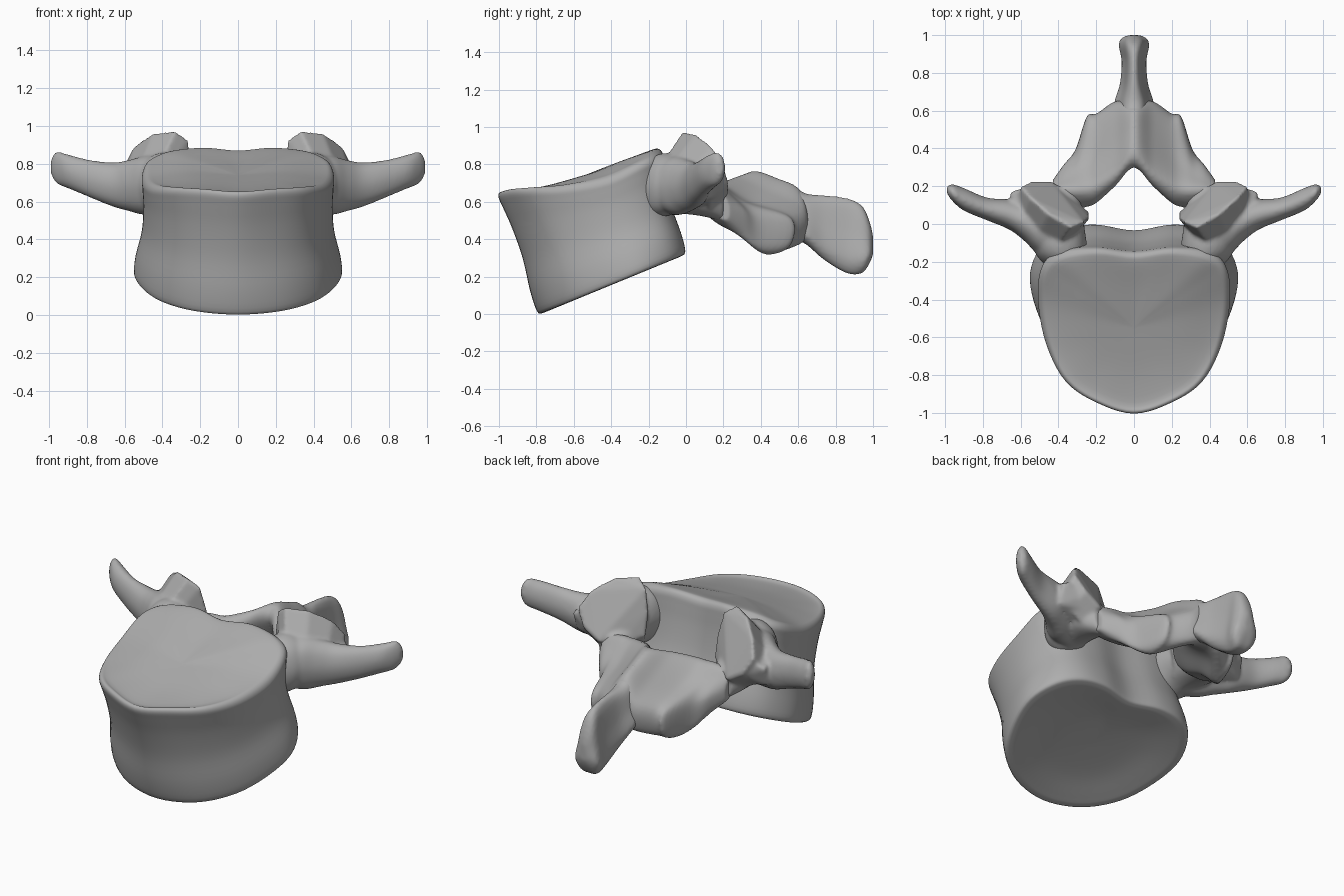
import bpy, bmesh, math
from mathutils import Vector

cube = bpy.data.objects.get("Cube")
if cube:
    bpy.data.objects.remove(cube)

bone = bpy.data.materials.new("bone grey")
bone.use_nodes = True
GREY = (0.42, 0.42, 0.42, 1)
bone.diffuse_color = GREY
bone.node_tree.nodes["Principled BSDF"].inputs["Base Color"].default_value = GREY


def spline(pts, steps, closed):
    """Catmull-Rom curve through the points."""
    n, out = len(pts), []
    for i in range(n if closed else n - 1):
        a, b, c, d = [pts[(i + k) % n] if closed else pts[max(0, min(n - 1, i + k))]
                      for k in (-1, 0, 1, 2)]
        for j in range(steps):
            t = j / steps
            out.append(b + (c - a) * t / 2 + (a - b * 2.5 + c * 2 - d / 2) * t * t
                       + ((b - c) * 3 + d - a) * t ** 3 / 2)
    return out if closed else out + [pts[-1].copy()]


def loft(bm, rings, around=6, along=5):
    """Smooth closed skin over matching rings."""
    rings = [spline(r, around, True) for r in rings]
    columns = [spline(list(c), along, False) for c in zip(*rings)]
    rows = [[bm.verts.new(p) for p in row] for row in zip(*columns)]
    n = len(rows[0])
    for low, high in zip(rows, rows[1:]):
        for i in range(n):
            j = (i + 1) % n
            bm.faces.new((low[i], low[j], high[j], high[i]))
    bm.faces.new(rows[0][::-1])
    bm.faces.new(rows[-1])


def hull(bm, pts):
    part = bmesh.new()
    for p in pts:
        part.verts.new(p)
    bmesh.ops.convex_hull(part, input=part.verts[:])
    loose = [v for v in part.verts if not v.link_faces]
    bmesh.ops.delete(part, geom=loose, context='VERTS')
    new = {v: bm.verts.new(v.co) for v in part.verts}
    for f in part.faces:
        bm.faces.new([new[v] for v in f.verts])
    part.free()


def ellipse(center, u, v, n=8):
    return [Vector(center) + Vector(u) * math.cos(a) + Vector(v) * math.sin(a)
            for a in (math.tau * i / n for i in range(n))]


def finish(bm, name, blend=0):
    """Turn the mesh into an object; blend melts its pieces together."""
    bmesh.ops.recalc_face_normals(bm, faces=bm.faces[:])
    mesh = bpy.data.meshes.new(name)
    bm.to_mesh(mesh)
    bm.free()
    obj = bpy.data.objects.new(name, mesh)
    bpy.context.collection.objects.link(obj)
    mesh.materials.append(bone)
    mesh.polygons.foreach_set("use_smooth", [True] * len(mesh.polygons))
    if blend:
        mod = obj.modifiers.new("merge", 'REMESH')
        mod.mode, mod.voxel_size, mod.use_smooth_shade = 'VOXEL', 0.011, True
        mod = obj.modifiers.new("soften", 'SMOOTH')
        mod.factor, mod.iterations = 0.5, blend


# Vertebral body: two kidney outlines on tilted planes, waisted between
TOP = [(0, -1.01), (.2, -.95), (.36, -.84), (.46, -.65), (.505, -.42),
       (.49, -.24), (.4, -.15), (.2, -.13), (0, -.15)]
BOTTOM = [(0, -.79), (.24, -.74), (.42, -.61), (.52, -.43), (.55, -.25),
          (.48, -.1), (.36, -.02), (.2, 0), (0, -.03)]


def top_z(x, y):
    side, back = abs(x) / .5, max(0, y + .5)
    notch = max(0, 1 - abs(x) / .2) * back * .08
    return .65 + .3 * (y + 1) + .1 * back - .75 * max(0, y + .22) - .11 * side ** 4 - notch


def bottom_z(x, y):
    return .41 * (y + .78)


def plate(half, scale, middle, height, dish):
    full = half + [(-x, y) for x, y in half[-2:0:-1]]
    pts = [(x * scale, middle + (y - middle) * scale) for x, y in full]
    return [Vector((x, y, height(x, y) + dish)) for x, y in pts]


# level, scale, dish depth
LEVELS = [(0, .03, .03), (0, .5, .025), (0, .82, .005), (0, .94, 0), (.03, 1, 0),
          (.2, 1, 0), (.45, .96, 0), (.7, .965, 0), (.88, .99, 0), (.97, 1, 0),
          (1, .96, 0), (1, .86, -.02), (1, .5, -.04), (1, .03, -.045)]
bm = bmesh.new()
loft(bm, [[b.lerp(t, level) for b, t in zip(plate(BOTTOM, s, -.4, bottom_z, d),
                                           plate(TOP, s, -.55, top_z, d))]
          for level, s, d in LEVELS], 5, 4)
finish(bm, "vertebral_body")

# Pedicle, transverse process and upper joint facet on each side
WING = [(.4, -.07, .69, .11, .16), (.5, -.04, .685, .125, .155), (.58, .01, .685, .1, .135),
        (.66, .05, .69, .08, .118), (.78, .08, .72, .06, .1), (.9, .13, .76, .06, .09),
        (.96, .165, .78, .045, .085), (.99, .18, .785, .02, .04)]
PEDICLE = [(.36, -.26, .66, .06, .09), (.385, -.16, .685, .135, .165),
           (.4, -.03, .69, .14, .155), (.4, .1, .63, .12, .11), (.37, .2, .58, .08, .09)]
FACET = [(.265, .01, .93), (.33, -.02, .975), (.45, .05, .965), (.55, .14, .895),
         (.6, .2, .8), (.54, .23, .7), (.44, .23, .64), (.34, .16, .62),
         (.235, .06, .66), (.235, .03, .8)]
KNOB = [(.58, .19, .76), (.66, .17, .74), (.65, .13, .62), (.54, .2, .68),
        (.44, .19, .62), (.45, .05, .56), (.45, -.05, .7), (.62, .04, .78)]
for side, s in (("left", 1), ("right", -1)):
    bm = bmesh.new()
    loft(bm, [ellipse((s * x, y, z), (0, w, 0), (0, 0, h)) for x, y, z, w, h in WING])
    loft(bm, [ellipse((s * x, y, z), (w, 0, 0), (0, 0, h)) for x, y, z, w, h in PEDICLE])
    face = [Vector((s * x, y, z)) for x, y, z in FACET]
    mid = sum(face, Vector()) / len(face)
    back = [mid + (p - mid) * .9 + Vector((s * .05, -.09, -.1)) for p in face]
    hull(bm, face + back)
    hull(bm, [(s * x, y, z) for x, y, z in KNOB])
    finish(bm, side + "_transverse_process", 8)

# Lamina with the lower joint facets: depth/height slices from the middle outwards
SLICES = {
    0: [(.3, .71), (.36, .765), (.48, .73), (.62, .65), (.65, .42), (.56, .4), (.42, .5), (.33, .62)],
    .1: [(.2, .67), (.27, .73), (.42, .665), (.63, .56), (.63, .4), (.55, .37), (.39, .47), (.25, .57)],
    .2: [(.11, .61), (.2, .7), (.36, .61), (.565, .52), (.56, .37), (.45, .33), (.33, .41), (.19, .5)],
    .25: [(.09, .59), (.18, .69), (.33, .6), (.55, .51), (.545, .37), (.42, .32), (.31, .41), (.17, .49)],
    .31: [(.08, .58), (.17, .69), (.27, .62), (.38, .52), (.39, .4), (.36, .36), (.27, .43), (.16, .49)],
    .37: [(.09, .58), (.17, .68), (.24, .63), (.31, .55), (.31, .47), (.28, .44), (.22, .46), (.14, .51)],
    .43: [(.12, .6), (.17, .66), (.2, .64), (.23, .58), (.23, .52), (.21, .5), (.17, .52), (.14, .56)],
}
stations = [-x for x in list(SLICES)[:0:-1]] + list(SLICES)
bm = bmesh.new()
loft(bm, [[Vector((x, y, z)) for y, z in SLICES[abs(x)]] for x in stations])
finish(bm, "lamina", 3)

# Spinous process: teardrop sections, sharp ridge above and thick edge below
SPINE = [(.5, .725, .47, .05), (.56, .695, .41, .09), (.64, .645, .375, .105),
         (.74, .635, .29, .075), (.86, .62, .22, .065), (.94, .58, .22, .08),
         (.98, .5, .27, .07), (1, .42, .32, .03)]
TEAR = [(0, 1), (.45, .9), (.75, .55), (1, .2), (.6, .02), (0, 0)]
tear = TEAR + [(-x, z) for x, z in TEAR[-2:0:-1]]
bm = bmesh.new()
loft(bm, [[Vector((x * w, y, low + (high - low) * z)) for x, z in tear]
          for y, high, low, w in SPINE])
finish(bm, "spinous_process", 3)
